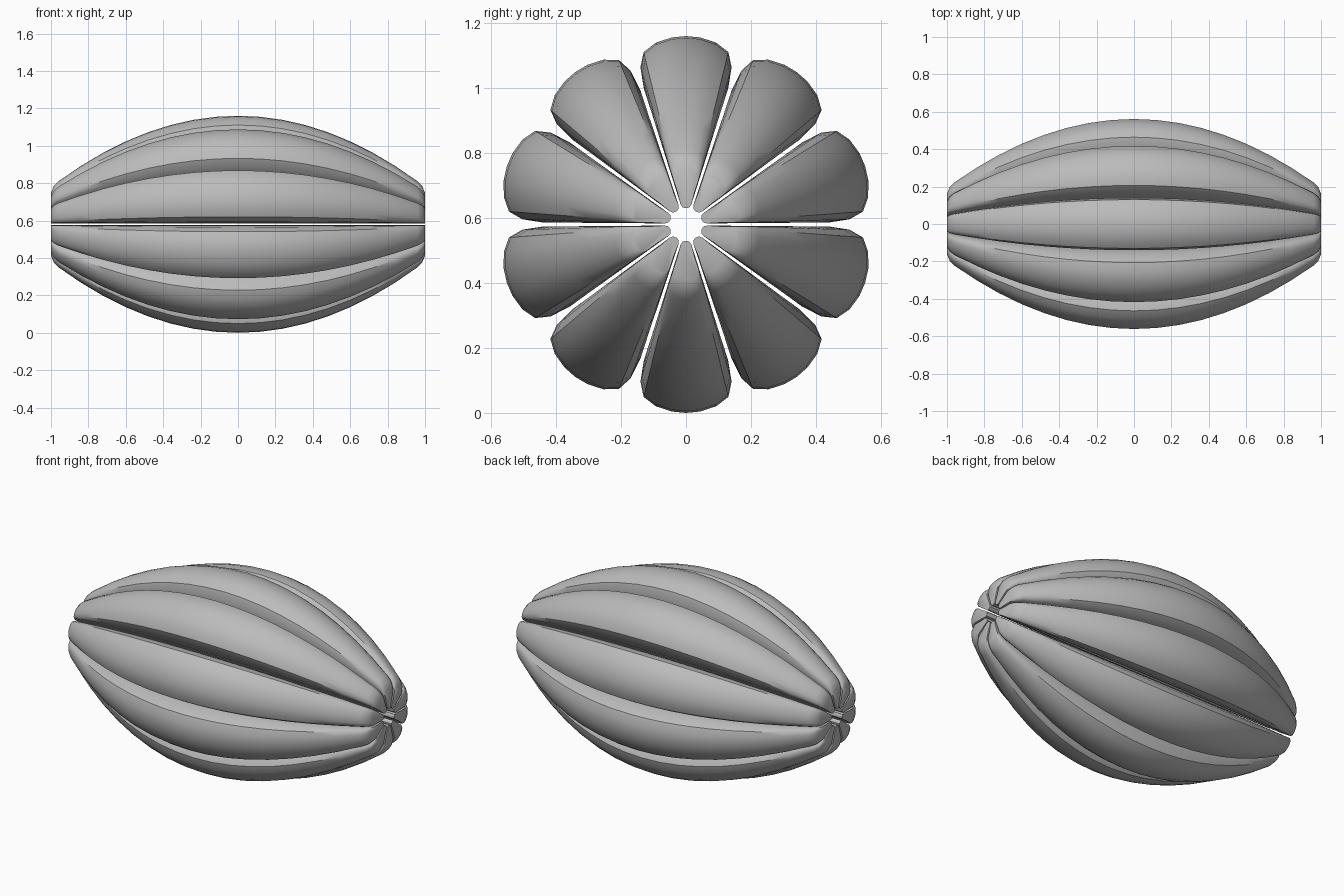
import bpy, bmesh, math

cube = bpy.data.objects.get("Cube")
if cube:
    bpy.data.objects.remove(cube, do_unlink=True)

LOBES = 10
AXIS_HEIGHT = 0.58
RADIUS = 0.58    # outer radius at the middle
CORE = 0.05      # radius of the open core
GAP = 0.006      # half of the slit between neighbours
SLOPE = math.tan(math.pi / LOBES)

grey = bpy.data.materials.new("plain_grey")
grey.use_nodes = True
colour = (0.5, 0.5, 0.5, 1)
grey.diffuse_color = colour
grey.node_tree.nodes["Principled BSDF"].inputs["Base Color"].default_value = colour

# Outer radius along the length: a parabolic belly with rounded ends
half = [(0.12 * i, RADIUS - 0.38 * (0.12 * i) ** 2) for i in range(9)]
half += [(0.985, 0.204), (1, 0.168)]
profile = [(-x, r) for x, r in reversed(half[1:])] + half


def wedge(radius):
    """Cross-section of one lobe as (sideways, outward) points."""
    side = [(0.011, CORE + 0.003), (0.017, CORE + 0.013)]
    side += [(t * radius * SLOPE - GAP, t * radius) for t in (0.6, 0.72)]
    # Rounded shoulder and outer back, as fractions of the radius
    for w, t in ((0.242, 0.834), (0.225, 0.915), (0.16, 0.965), (0.075, 0.993)):
        side.append((min(w * radius, t * radius * SLOPE - GAP), t * radius))
    mirrored = [(-w, r) for w, r in reversed(side)]
    return [(0, CORE)] + side + [(0, radius)] + mirrored


# One lobe, lofted through its cross-sections
bm = bmesh.new()
rings = [[bm.verts.new((x, w, r)) for w, r in wedge(radius)] for x, radius in profile]
count = len(rings[0])
for a, b in zip(rings, rings[1:]):
    for i in range(count):
        j = (i + 1) % count
        bm.faces.new((a[i], a[j], b[j], b[i]))
bm.faces.new(rings[0])
bm.faces.new(rings[-1])
bmesh.ops.recalc_face_normals(bm, faces=bm.faces)
mesh = bpy.data.meshes.new("lobe")
bm.to_mesh(mesh)
bm.free()
mesh.materials.append(grey)

# Ring of lobes around the long axis
for n in range(LOBES):
    lobe = bpy.data.objects.new(f"lobe_{n + 1}", mesh)
    lobe.location.z = AXIS_HEIGHT
    lobe.rotation_euler.x = n * math.tau / LOBES
    bpy.context.collection.objects.link(lobe)

bpy.ops.object.select_all(action="DESELECT")
lobe.select_set(True)
bpy.context.view_layer.objects.active = lobe
bpy.ops.object.shade_smooth_by_angle(angle=math.radians(40))
